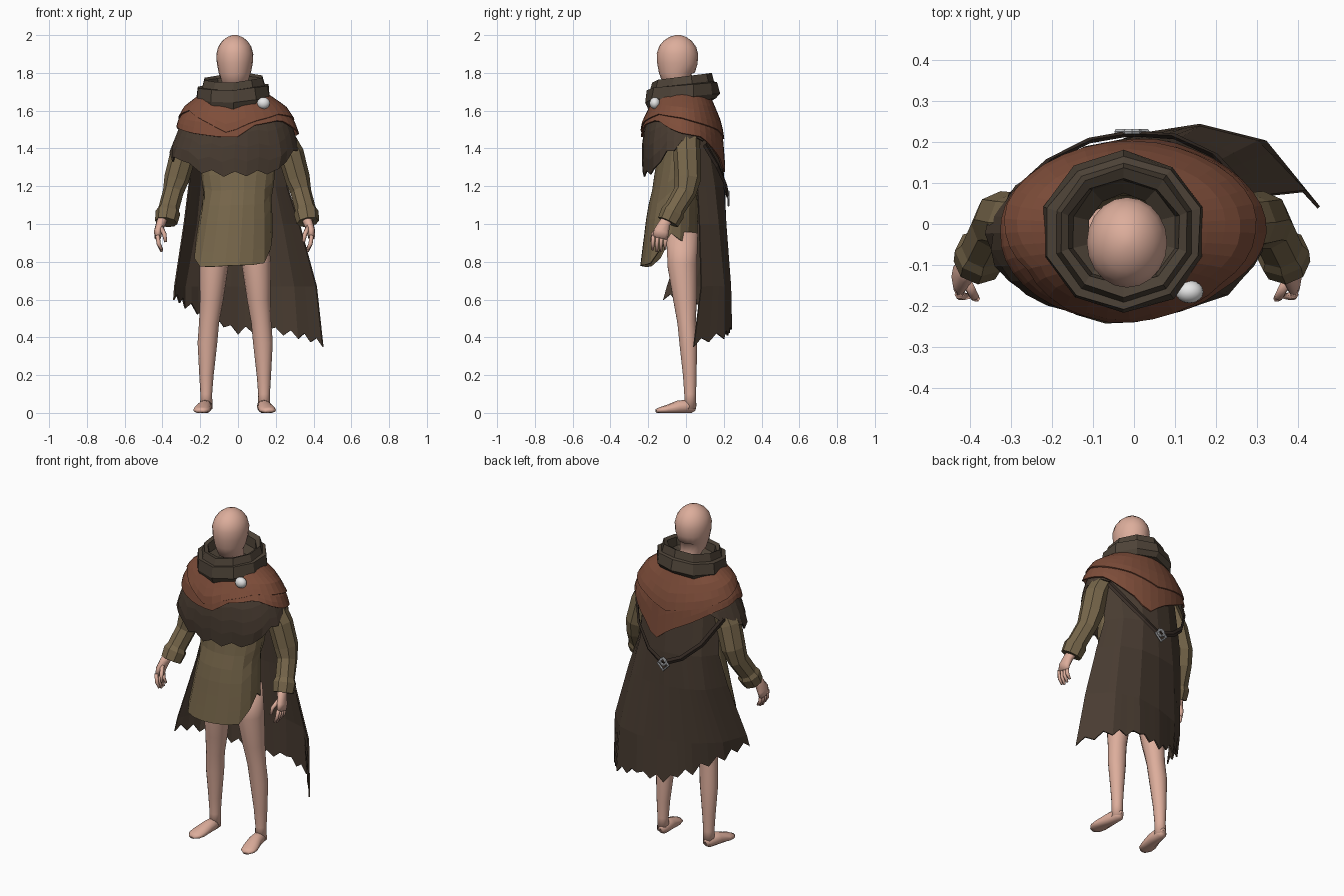
import bpy, bmesh, math, random
from mathutils import Vector
random.seed(4)


def material(name, r, g, b):
    m = bpy.data.materials.new(name)
    m.diffuse_color = (r, g, b, 1)
    return m


SKIN = material("skin", .72, .42, .33)
OLIVE = material("olive_cloth", .185, .135, .07)
RUST = material("rust_cloth", .21, .075, .042)
DARK = material("dark_brown_cloth", .066, .045, .031)
COWL = material("cowl_brown", .075, .056, .039)
STRAP = material("strap_leather", .04, .027, .02)
SILVER = material("silver", .55, .56, .58)
PEARL = material("pearl_white", .85, .85, .85)


def interp(table, t):
    """Linear lookup in rows of (key, values...) with ascending keys."""
    if t <= table[0][0]:
        return table[0][1:]
    for a, b in zip(table, table[1:]):
        if t <= b[0]:
            k = (t - a[0]) / (b[0] - a[0])
            return tuple(p + (q - p) * k for p, q in zip(a[1:], b[1:]))
    return table[-1][1:]


def skin(name, mat, rows, closed=True, caps=False, thick=0, smooth=False):
    """Surface through rows of points."""
    bm = bmesh.new()
    vs = [[bm.verts.new(p) for p in r] for r in rows]
    n = len(rows[0])
    for a, b in zip(vs, vs[1:]):
        for i in range(n if closed else n - 1):
            j = (i + 1) % n
            bm.faces.new((a[i], a[j], b[j], b[i]))
    if caps:
        bm.faces.new(vs[0])
        bm.faces.new(vs[-1])
    bmesh.ops.recalc_face_normals(bm, faces=bm.faces)
    me = bpy.data.meshes.new(name)
    bm.to_mesh(me)
    bm.free()
    ob = bpy.data.objects.new(name, me)
    bpy.context.collection.objects.link(ob)
    me.materials.append(mat)
    for p in me.polygons:
        p.use_smooth = smooth
    if thick:
        s = ob.modifiers.new("thickness", "SOLIDIFY")
        s.thickness, s.offset = thick, 0
    return ob


def tube(name, mat, pts, segs=8, smooth=False, ref=(1, 0, 0), floor=None, caps=True):
    """Tube along (x, y, z, ra, rb); ra runs along the ref direction."""
    rows = []
    for i, p in enumerate(pts):
        d = (Vector(pts[min(i + 1, len(pts) - 1)][:3]) - Vector(pts[max(i - 1, 0)][:3])).normalized()
        a = Vector(ref)
        a = (a - d * a.dot(d)).normalized()
        b = d.cross(a)
        row = []
        for k in range(segs):
            t = 2 * math.pi * k / segs
            v = Vector(p[:3]) + a * p[3] * math.cos(t) + b * p[4] * math.sin(t)
            if floor is not None:
                v.z = max(v.z, floor)
            row.append(v)
        rows.append(row)
    return skin(name, mat, rows, True, caps, 0, smooth)


def drape(name, mat, prof, hem, ztop, segs, n, ragged=0, wob=0, scale=1, thick=.008):
    """Cloth around the body: prof is (z, cx, cy, rx, ry), hem is (degrees, z)."""
    rows = [[] for _ in range(n + 1)]
    for k in range(segs):
        deg = 360 * k / segs
        t = math.radians(deg)
        low = interp(hem, deg)[0] + (random.uniform(.3, 1) * ragged * (-1) ** k)
        w = 1 + random.uniform(-wob, wob)
        for i in range(n + 1):
            z = ztop + (low - ztop) * i / n
            cx, cy, rx, ry = interp(prof, z)
            f = scale * (1 + (w - 1) * i / n)
            rows[i].append((cx + rx * f * math.cos(t), cy + ry * f * math.sin(t), z))
    return skin(name, mat, rows, thick=thick)


# Head and neck
head = [(1.64, -.02, .055, .055), (1.73, -.02, .06, .06), (1.765, -.045, .073, .08),
        (1.80, -.048, .085, .095), (1.85, -.046, .095, .107), (1.90, -.045, .098, .11),
        (1.94, -.044, .087, .098), (1.97, -.043, .066, .074), (1.99, -.043, .04, .045), (2, -.043, .012, .014)]
tube("head", SKIN, [(-.017, y, z, a, b) for z, y, a, b in head], 20, True)

# Legs, feet, sleeves and hands, mirrored
leg = [(.095, -.02, .95, .08, .085), (.113, -.02, .78, .077, .08), (.125, -.005, .6, .062, .064),
       (.138, .003, .48, .053, .05), (.147, .012, .37, .052, .048), (.152, .02, .2, .038, .037),
       (.153, .022, .1, .031, .032), (.153, .022, .02, .033, .032)]
foot = [(.15, .052, .03, .015, .02), (.152, .03, .035, .034, .035), (.16, -.04, .03, .038, .036),
        (.172, -.1, .018, .046, .024), (.178, -.135, .014, .042, .017), (.182, -.158, .01, .02, .01)]
sleeve = [(.22, .0, 1.5, .06, .07), (.285, .005, 1.37, .07, .072), (.32, .01, 1.24, .066, .07),
          (.338, -.005, 1.17, .055, .06), (.362, -.06, 1.08, .055, .055), (.366, -.07, 1.06, .066, .064),
          (.375, -.095, 1.01, .06, .058), (.374, -.092, 1.015, .035, .035)]
palm = [(.372, -.085, 1.05, .028, .03), (.392, -.115, 1.0, .025, .032), (.405, -.13, .96, .022, .043),
        (.407, -.138, .925, .017, .042)]


def side_of(s, pts, off):
    return [(s * p[0] + off,) + tuple(p[1:]) for p in pts]


for s, side in ((-1, "left"), (1, "right")):
    tube(side + "_leg", SKIN, side_of(s, leg, -.015), 14, True)
    tube(side + "_foot", SKIN, side_of(s, foot, -.018), 12, True, floor=0)
    tube(side + "_sleeve", OLIVE, side_of(s, sleeve, -.005), 8)
    tube(side + "_palm", SKIN, side_of(s, palm, -.018), 10, True)
    for k in range(4):
        y, drop = -.172 + .022 * k, .01 * abs(k - 1.3)
        f = [(.408, y, .94, .011, .011), (.402, y - .004, .895, .011, .011),
             (.385, y - .004, .85 + drop, .007, .007)]
        tube(side + "_finger", SKIN, side_of(s, f, -.018), 6, True)
    thumb = [(.39, -.14, .985, .013, .013), (.372, -.175, .945, .012, .012), (.365, -.182, .905, .008, .008)]
    tube(side + "_thumb", SKIN, side_of(s, thumb, -.018), 6, True)

# Tunic with side slits
tunic = [(.76, -.033, -.09, .218, .152), (.9, -.02, -.082, .205, .142), (1.08, -.008, -.07, .187, .132),
         (1.17, 0, -.06, .172, .115), (1.2, 0, -.055, .188, .125), (1.3, 0, -.04, .195, .115), (1.5, 0, -.02, .2, .12)]
drape("tunic", OLIVE, tunic,
      [(0, .95), (30, .9), (90, .86), (150, .88), (180, .93), (205, .79), (225, .77), (270, .78),
       (318, .785), (335, .85), (360, .95)], 1.5, 18, 9, wob=.02)

# Ragged under-layer over chest and upper arms
poncho = [(1.24, -.015, -.025, .3, .195), (1.36, -.02, -.023, .345, .205), (1.46, -.012, -.022, .315, .203),
          (1.55, -.01, -.02, .28, .185), (1.64, -.01, -.02, .2, .14)]
drape("ragged_underlayer", DARK, poncho,
      [(0, 1.42), (40, 1.46), (140, 1.45), (170, 1.38), (190, 1.34), (212, 1.35), (228, 1.29), (270, 1.265),
       (315, 1.28), (330, 1.36), (345, 1.4), (360, 1.42)], 1.64, 32, 5, ragged=.022, wob=.02)

# Rust mantle in two overlapping layers, pointed at the back
mantle = [(1.25, 0, -.02, .33, .228), (1.47, -.005, -.022, .328, .213), (1.54, -.01, -.023, .307, .2),
          (1.62, -.015, -.02, .26, .165), (1.68, -.02, -.02, .18, .14), (1.72, -.02, -.02, .12, .11)]
drape("mantle", RUST, mantle,
      [(0, 1.48), (30, 1.46), (65, 1.34), (78, 1.26), (95, 1.34), (140, 1.47), (180, 1.52), (225, 1.48),
       (255, 1.46), (272, 1.46), (285, 1.52), (320, 1.55), (345, 1.5), (360, 1.48)], 1.7, 40, 7)
drape("mantle_upper_wrap", RUST, mantle,
      [(0, 1.56), (60, 1.5), (90, 1.45), (130, 1.5), (180, 1.57), (210, 1.6), (240, 1.54), (262, 1.48),
       (285, 1.54), (320, 1.58), (360, 1.56)], 1.7, 36, 5, scale=1.03)

# Long cloak down the back, swept towards one side, with a torn hem
cloak = [(1.52, [(-.24, .02), (-.19, .1), (-.1, .15), (0, .17), (.1, .16), (.2, .1), (.25, .02)]),
         (1.2, [(-.26, .06), (-.2, .14), (-.1, .187), (0, .203), (.1, .197), (.2, .15), (.26, .06)]),
         (1.0, [(-.285, .01), (-.22, .13), (-.12, .185), (0, .208), (.12, .21), (.24, .17), (.325, .07)]),
         (.67, [(-.335, -.1), (-.28, .05), (-.15, .16), (0, .21), (.16, .235), (.3, .2), (.415, .08)]),
         (0, [(-.34, -.12), (-.28, .03), (-.15, .15), (0, .215), (.16, .24), (.32, .2), (.45, .04)])]
hem = [(0, .62), (1, .57), (2, .5), (3, .44), (4, .45), (5, .42), (6, .37)]
rows, N = [], 24
for z, path in cloak:
    table = [(i, x, y) for i, (x, y) in enumerate(path)]
    row = []
    for k in range(N + 1):
        u = 6 * k / N
        zz = z or interp(hem, u)[0] + random.uniform(.2, 1) * .03 * (-1) ** (k + 1)
        row.append((*interp(table, u), zz))
    rows.append(row)
skin("long_cloak", DARK, rows, closed=False, thick=.008)

# Folded cowl around the neck: (height, rx, ry, front droop)
rows = []
for z, rx, ry, droop in ((1.69, .085, .09, 0), (1.73, .125, .12, .02), (1.785, .135, .125, .03),
                         (1.80, .155, .15, .04), (1.755, .168, .163, .035), (1.75, .186, .18, .03),
                         (1.69, .196, .19, .035), (1.665, .178, .17, .06), (1.67, .1, .1, .02)):
    row = []
    for k in range(10):
        t = 2 * math.pi * (k + .5) / 10
        f = 1.04 + random.uniform(-.02, .02)
        row.append((-.025 + rx * f * math.cos(t), -.02 + ry * f * math.sin(t),
                    z - droop * (1 - math.sin(t)) / 2 - .012 * (math.cos(t) < 0)))
    rows.append(row)
skin("cowl", COWL, rows)

# Strap hanging in a V over the back
strap = [(-.3, .07, 1.43), (-.21, .152, 1.28), (-.11, .203, 1.19), (-.02, .219, 1.15),
         (.02, .219, 1.15), (.1, .213, 1.2), (.2, .165, 1.31), (.26, .1, 1.42)]
tube("back_strap", STRAP, [(*p, .016, .007) for p in strap], 4, ref=(0, 0, 1))

# Buckle rings
for name, z, r, seg in (("buckle_frame", 1.135, .036, 4), ("buckle_ring", 1.15, .02, 8)):
    bpy.ops.mesh.primitive_torus_add(major_segments=seg, minor_segments=6, major_radius=r, minor_radius=.007,
                                     location=(-.005, .225, z), rotation=(math.pi / 2, 0, 0))
    ob = bpy.context.object
    ob.name = name
    ob.data.materials.append(SILVER)

# Round brooch on the mantle
bpy.ops.mesh.primitive_uv_sphere_add(segments=16, ring_count=10, radius=1, location=(.135, -.165, 1.64))
ob = bpy.context.object
ob.name = "brooch"
ob.scale = (.034, .028, .031)
ob.data.materials.append(PEARL)
bpy.ops.object.shade_smooth()
